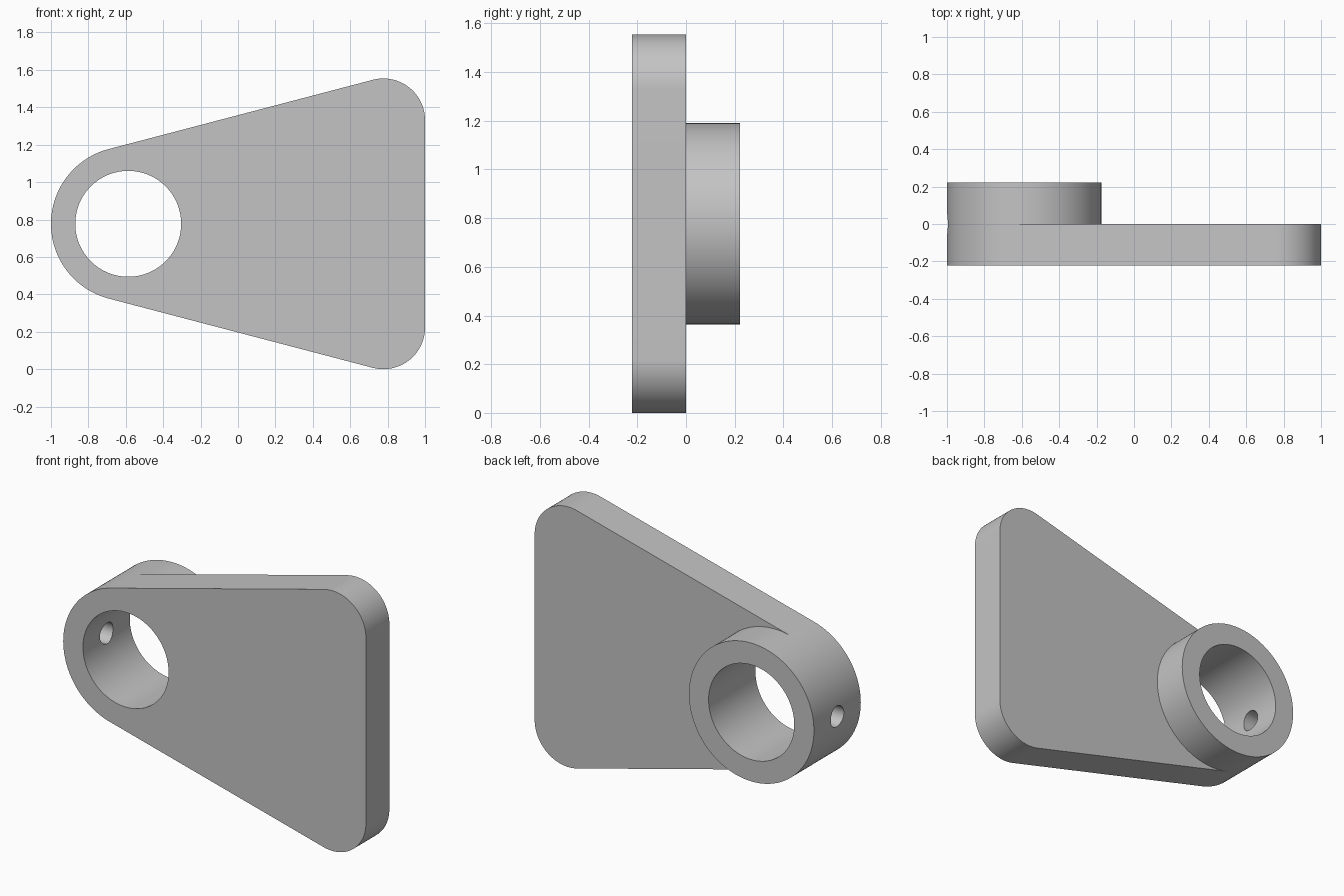
import bpy
import bmesh
from math import radians, degrees, sin, cos, asin, atan2, hypot

cube = bpy.data.objects.get("Cube")
if cube:
    bpy.data.objects.remove(cube, do_unlink=True)

# Main dimensions
EYE_X, MID_Z = -0.587, 0.777      # axis of the bearing eye
EYE_R, BORE_R = 0.413, 0.283
CORNER_R = 0.223
CORNER_X, CORNER_DZ = 1 - CORNER_R, MID_Z - CORNER_R
DEPTH = 0.221                     # plate thickness and boss height
PIN_R = 0.062
STEP = 2.5                        # degrees per facet

grey = bpy.data.materials.new("plain_grey")
grey.use_nodes = True
colour = (0.55, 0.55, 0.55, 1)
grey.diffuse_color = colour
grey.node_tree.nodes["Principled BSDF"].inputs["Base Color"].default_value = colour


def arc(cx, cz, r, start, end):
    """Points on an arc, on whole multiples of STEP plus both ends."""
    inner = [i * STEP for i in range(int(start // STEP) + 1, int(end // STEP) + 1)
             if i * STEP < end - 0.01]
    return [(cx + r * cos(radians(a)), cz + r * sin(radians(a)))
            for a in [start] + inner + [end]]


def circle(cx, cz, r):
    return arc(cx, cz, r, 0, 360)[:-1]


def extrude(name, points, y0, y1):
    """Prism along y from an x-z outline."""
    bm = bmesh.new()
    face = bm.faces.new([bm.verts.new((x, y0, z)) for x, z in points])
    top = bmesh.ops.extrude_face_region(bm, geom=[face])["geom"]
    moved = [v for v in top if isinstance(v, bmesh.types.BMVert)]
    bmesh.ops.translate(bm, verts=moved, vec=(0, y1 - y0, 0))
    bmesh.ops.recalc_face_normals(bm, faces=bm.faces)
    mesh = bpy.data.meshes.new(name)
    bm.to_mesh(mesh)
    bm.free()
    mesh.materials.append(grey)
    obj = bpy.data.objects.new(name, mesh)
    bpy.context.collection.objects.link(obj)
    return obj


def combine(target, other, operation):
    """Apply an exact boolean and remove the helper."""
    bpy.context.view_layer.objects.active = target
    mod = target.modifiers.new(operation.lower(), "BOOLEAN")
    mod.operation, mod.solver, mod.object = operation, "EXACT", other
    bpy.ops.object.modifier_apply(modifier=mod.name)
    bpy.data.objects.remove(other, do_unlink=True)


# Tapered plate: tangent lines join the eye arc and two rounded corners
dx = CORNER_X - EYE_X
slope = degrees(atan2(CORNER_DZ, dx) - asin((EYE_R - CORNER_R) / hypot(dx, CORNER_DZ)))
tangent = 90 + slope
outline = (arc(CORNER_X, MID_Z + CORNER_DZ, CORNER_R, 0, tangent)
           + arc(EYE_X, MID_Z, EYE_R, tangent, 360 - tangent)
           + arc(CORNER_X, MID_Z - CORNER_DZ, CORNER_R, 360 - tangent, 360))
bracket = extrude("bracket_plate_with_boss", outline, -DEPTH, 0)

# Round boss on the back
boss = extrude("boss", circle(EYE_X, MID_Z, EYE_R), 0, DEPTH)
combine(bracket, boss, "UNION")

# Through bore
bore = extrude("bore_cutter", circle(EYE_X, MID_Z, BORE_R), -1, 1)
bore.hide_render = True
combine(bracket, bore, "DIFFERENCE")

# Radial pin hole through the outer wall
bpy.ops.mesh.primitive_cylinder_add(vertices=48, radius=PIN_R, depth=0.6,
                                    location=(-1, 0, MID_Z),
                                    rotation=(0, radians(90), 0))
pin = bpy.context.object
pin.name = "pin_hole_cutter"
pin.hide_render = True
pin.data.materials.append(grey)
combine(bracket, pin, "DIFFERENCE")

# Smooth curved walls, crisp rims
bpy.ops.object.select_all(action="DESELECT")
bracket.select_set(True)
bpy.context.view_layer.objects.active = bracket
bpy.ops.object.shade_smooth_by_angle(angle=radians(30))
